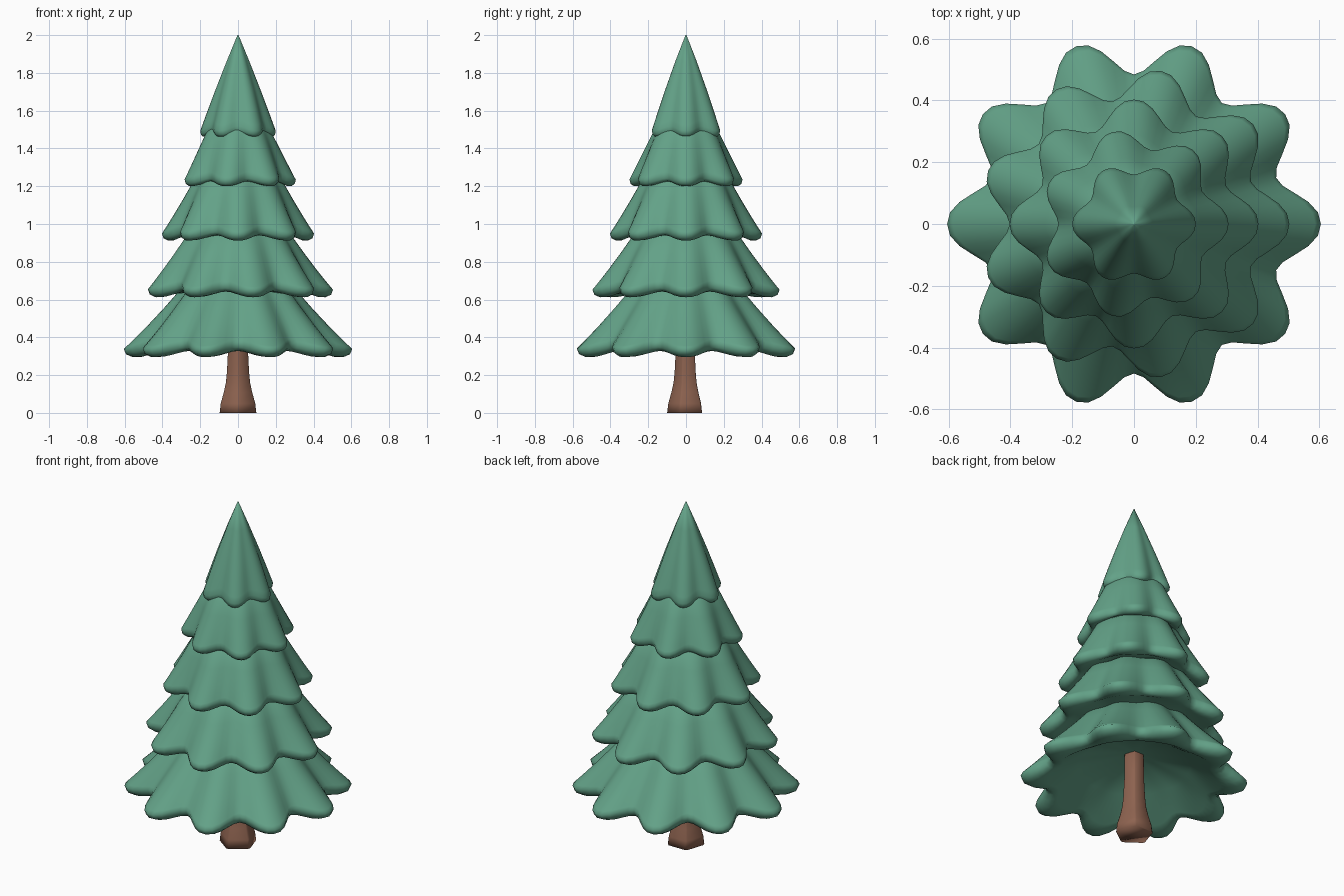
import bpy
import bmesh
from math import cos, sin, pi, radians

cube = bpy.data.objects.get("Cube")
if cube:
    bpy.data.objects.remove(cube, do_unlink=True)


def make_material(name, colour):
    mat = bpy.data.materials.new(name)
    mat.use_nodes = True
    mat.diffuse_color = colour
    bsdf = mat.node_tree.nodes["Principled BSDF"]
    bsdf.inputs["Base Color"].default_value = colour
    bsdf.inputs["Roughness"].default_value = 0.8
    return mat


def loft(name, rings, mat, angle):
    """Skin a stack of closed point rings and cap both ends."""
    bm = bmesh.new()
    loops = [[bm.verts.new(p) for p in ring] for ring in rings]
    count = len(loops[0])
    for a, b in zip(loops, loops[1:]):
        for i in range(count):
            j = (i + 1) % count
            bm.faces.new((a[i], a[j], b[j], b[i]))
    bm.faces.new(loops[0])
    bm.faces.new(loops[-1])
    bmesh.ops.recalc_face_normals(bm, faces=bm.faces)
    mesh = bpy.data.meshes.new(name)
    bm.to_mesh(mesh)
    bm.free()
    mesh.materials.append(mat)
    obj = bpy.data.objects.new(name, mesh)
    bpy.context.collection.objects.link(obj)
    bpy.ops.object.select_all(action="DESELECT")
    obj.select_set(True)
    bpy.context.view_layer.objects.active = obj
    bpy.ops.object.shade_smooth_by_angle(angle=radians(angle))


def scalloped_ring(radius, z, lobes, cut, lift, steps=10):
    """Ring whose radius dips and height rises between the lobes."""
    ring = []
    for i in range(lobes * steps):
        a = 2 * pi * i / (lobes * steps)
        dip = (0.5 - 0.5 * cos(lobes * a)) ** 1.15
        r = radius * (1 - cut * dip)
        ring.append((r * cos(a), r * sin(a), z + lift * dip))
    return ring


green = make_material("pine green", (0.125, 0.36, 0.245, 1))
brown = make_material("bark brown", (0.27, 0.125, 0.08, 1))


def branch_tier(name, lobes, radius, base, neck, top, sag, hollow):
    lip = 0.025 + 0.03 * radius
    lift = 0.02 + 0.03 * radius
    rim = base + lip
    rings = []
    # Hollow underside
    rings.append(scalloped_ring(0.12 * radius, base + hollow * radius, lobes, 0, 0))
    rings.append(scalloped_ring(0.5 * radius, base + 0.65 * hollow * radius, lobes, 0.04, 0))
    rings.append(scalloped_ring(0.76 * radius, base + 0.016, lobes, 0.1, 0.7 * lift))
    # Rounded lip
    rings.append(scalloped_ring(0.84 * radius, base + 0.002, lobes, 0.13, 0.8 * lift))
    rings.append(scalloped_ring(0.92 * radius, base, lobes, 0.16, lift))
    rings.append(scalloped_ring(0.98 * radius, base + 0.35 * lip, lobes, 0.19, lift))
    rings.append(scalloped_ring(radius, rim, lobes, 0.2, lift))
    # Sloping upper side
    for t in (0.06, 0.2, 0.4, 0.7, 1.0):
        r = radius + (neck - radius) * t
        z = rim + (top - rim) * (t - sag * t * (1 - t))
        rings.append(scalloped_ring(r, z, lobes, 0.2 - 0.13 * t, lift * (1 - t)))
    # Hidden neck inside the tier above
    if neck > 0.05:
        rings.append(scalloped_ring(neck * 0.4, top + 0.12, lobes, 0, 0))
    loft(name, rings, green, 100)


# Five tiers of branches, each with one lobe fewer than the one below
branch_tier("bottom_branches", 10, 0.605, 0.295, 0.30, 0.66, 0.12, 0.31)
branch_tier("lower_branches", 9, 0.503, 0.612, 0.29, 0.93, 0.1, 0.08)
branch_tier("middle_branches", 8, 0.403, 0.912, 0.24, 1.22, 0.08, 0.08)
branch_tier("upper_branches", 7, 0.306, 1.20, 0.18, 1.48, 0.02, 0.08)
branch_tier("tree_top", 6, 0.20, 1.462, 0.003, 2.0, -0.08, 0.08)

# Five sided trunk with a flared foot
trunk_profile = [(0.1, 0), (0.094, 0.05), (0.077, 0.11), (0.066, 0.16),
                 (0.06, 0.22), (0.054, 0.34), (0.051, 0.62)]
trunk_rings = []
for r, z in trunk_profile:
    ring = []
    for k in range(5):
        for offset in (-0.07, 0.07):
            a = -pi / 2 + 2 * pi * k / 5 + offset
            ring.append((r * cos(a), r * sin(a), z))
    trunk_rings.append(ring)
loft("trunk", trunk_rings, brown, 110)
